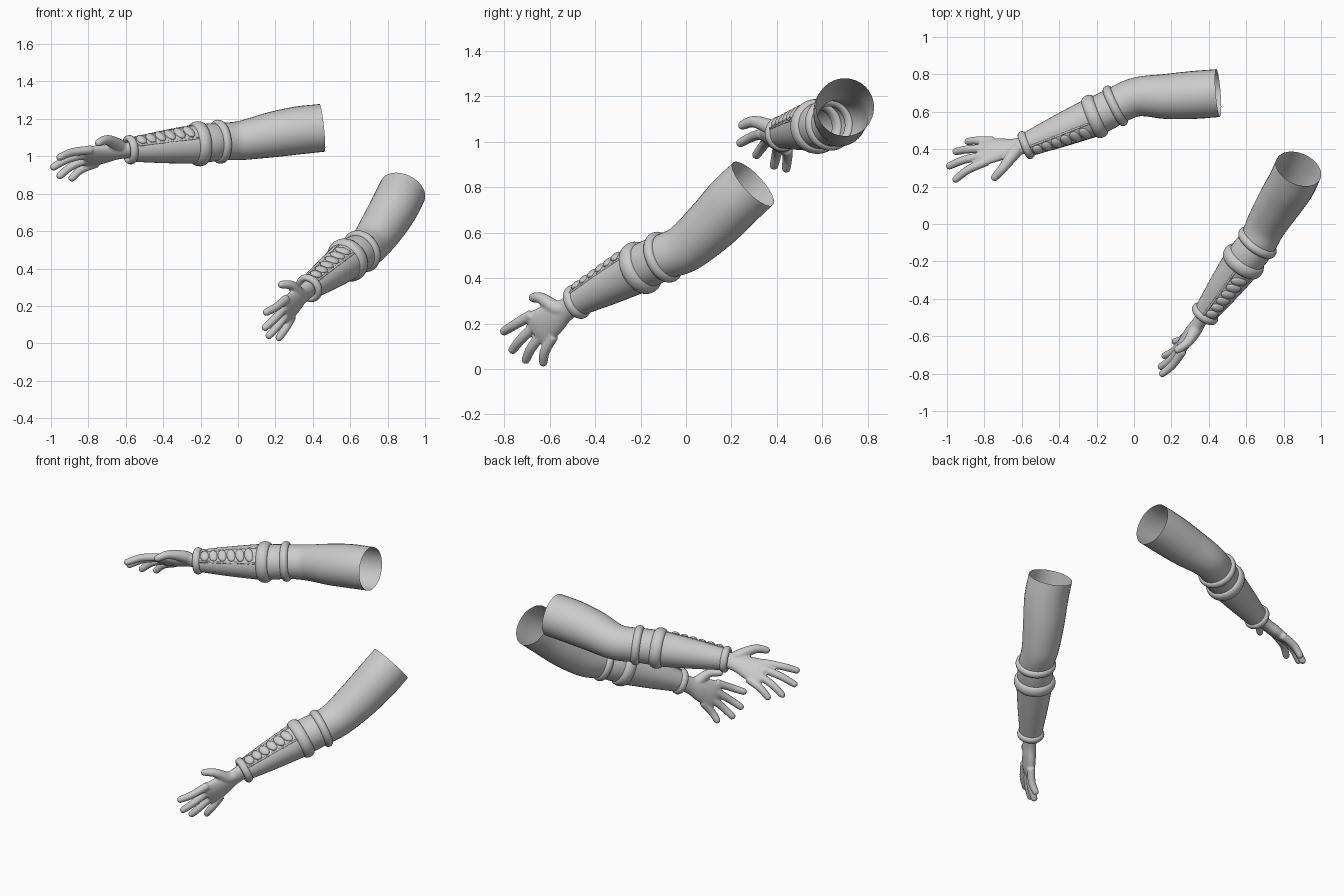
import bpy, bmesh, math
from mathutils import Vector, Matrix

if "Cube" in bpy.data.objects:
    bpy.data.objects.remove(bpy.data.objects["Cube"])

grey = bpy.data.materials.new("plain grey")
grey.use_nodes = True
GREY = (0.6, 0.6, 0.6, 1)
grey.diffuse_color = GREY
grey.node_tree.nodes["Principled BSDF"].inputs["Base Color"].default_value = GREY


def spline(points, steps=8):
    """Smooth path through (x, y, z, radius) points."""
    p = [Vector(q) for q in points]
    p = [2 * p[0] - p[1]] + p + [2 * p[-1] - p[-2]]
    out = []
    for a, b, c, d in zip(p, p[1:], p[2:], p[3:]):
        for k in range(steps):
            t = k / steps
            out.append(0.5 * (2 * b + (c - a) * t + (2 * a - 5 * b + 4 * c - d) * t ** 2
                              + (3 * b - a - 3 * c + d) * t ** 3))
    return out + [p[-2]]


def loft(bm, path, wide=(0, 0, 1), flat=1.0, sides=32, caps=False):
    """Sweep an ellipse along a path; wide is the direction of its long axis."""
    loops = []
    for i, p in enumerate(path):
        tangent = (path[min(i + 1, len(path) - 1)] - path[max(i - 1, 0)]).to_3d().normalized()
        u = Vector(wide)
        u = (u - tangent * u.dot(tangent)).normalized()
        v = tangent.cross(u)
        f = flat[i] if isinstance(flat, list) else flat
        ring = []
        for k in range(sides):
            a = math.tau * k / sides
            ring.append(bm.verts.new(p.to_3d() + p.w * (u * math.cos(a) + v * f * math.sin(a))))
        loops.append(ring)
    for a, b in zip(loops, loops[1:]):
        for k in range(sides):
            j = (k + 1) % sides
            bm.faces.new((a[k], a[j], b[j], b[k]))
    if caps:
        bm.faces.new(loops[0][::-1])
        bm.faces.new(loops[-1])


def finish(bm, name):
    if not any(e.is_boundary for e in bm.edges):
        bmesh.ops.recalc_face_normals(bm, faces=bm.faces)
    for f in bm.faces:
        f.smooth = True
    mesh = bpy.data.meshes.new(name)
    bm.to_mesh(mesh)
    bm.free()
    mesh.materials.append(grey)
    ob = bpy.data.objects.new(name, mesh)
    bpy.context.collection.objects.link(ob)
    return ob


def band(name, centre, axis, outer, half_width, thick):
    """Rounded ring around the arm."""
    bm = bmesh.new()
    rot = axis.to_track_quat('Z', 'Y').to_matrix()
    n, m = 48, 14
    grid = []
    for i in range(n):
        a = math.tau * i / n
        row = []
        for j in range(m):
            b = math.tau * j / m
            r = outer - thick + thick * math.cos(b)
            local = Vector((r * math.cos(a), r * math.sin(a), half_width * math.sin(b)))
            row.append(bm.verts.new(centre + rot @ local))
        grid.append(row)
    for i in range(n):
        for j in range(m):
            a, b = grid[i], grid[(i + 1) % n]
            k = (j + 1) % m
            bm.faces.new((a[j], b[j], b[k], a[k]))
    finish(bm, name)


def lacing(name, wrist, cuff, facing):
    """Row of padded cells between two edge cords on the bracer."""
    bm = bmesh.new()
    axis = (cuff - wrist).normalized()
    out = (facing - axis * facing.dot(axis)).normalized()
    side = axis.cross(out)
    cells = 6

    def surface(t, angle):
        r = 0.063 + 0.042 * t
        return wrist.lerp(cuff, t) + r * (out * math.cos(angle) + side * math.sin(angle))

    for i in range(cells):
        t = 0.13 + 0.135 * i
        size = 0.026 + 0.015 * t
        frame = Matrix((side, axis, out)).transposed().to_4x4()
        m = (Matrix.Translation(surface(t, 0)) @ frame @ Matrix.Rotation(0.3, 4, 'Z')
             @ Matrix.Diagonal((size * 1.15, 0.026, 0.014, 1)))
        bmesh.ops.create_uvsphere(bm, u_segments=16, v_segments=10, radius=1, matrix=m)
        for s in (-0.5, 0.5):
            bmesh.ops.create_uvsphere(bm, u_segments=8, v_segments=6, radius=0.008,
                                      matrix=Matrix.Translation(surface(t, s)))
    for s in (-0.5, 0.5):
        cord = [(*surface(t, s), 0.006) for t in (0.05, 0.35, 0.65, 0.9)]
        loft(bm, spline(cord), out, sides=8, caps=True)
    finish(bm, name)


def hand(name, wrist, knuckles, tips, thumb, back):
    """Palm, four fingers and thumb fused into one smooth skin."""
    bm = bmesh.new()
    knuckles = [Vector(k) for k in knuckles]
    tips = [Vector(t) for t in tips]
    across = knuckles[0] - knuckles[3]
    mid = sum(knuckles, Vector()) / 4
    along = (mid - wrist).normalized()
    back = Vector(back)
    start = wrist - along * 0.03
    stations = [(start, 0.05), (wrist.lerp(mid, 0.3), 0.051),
                (wrist.lerp(mid, 0.6), 0.07), (mid - along * 0.01, 0.083), (mid + along * 0.015, 0.07)]
    path = spline([(*p, r) for p, r in stations], 5)
    n = len(path) - 1
    loft(bm, path, across, [0.85 - 0.55 * min(1, 1.25 * i / n) for i in range(n + 1)], 24, True)
    for k, tip in zip(knuckles, tips):
        length = (tip - k).length
        base = k - along * 0.03
        bend = k.lerp(tip, 0.45) + back * 0.012
        end = (tip - bend).normalized()
        loft(bm, spline([(*base, 0.024), (*bend, 0.0225), (*(tip - end * 0.02), 0.02),
                         (*(tip - end * 0.005), 0.016), (*(tip + end * 0.002), 0.007)], 5),
             across, sides=14, caps=True)
    a, b, c = [Vector(p) for p in thumb]
    end = (c - b).normalized()
    loft(bm, spline([(*wrist.lerp(mid, 0.12), 0.03), (*a, 0.035), (*b, 0.026),
                     (*(c - end * 0.015), 0.02), (*c, 0.009)], 5), along, sides=16, caps=True)
    ob = finish(bm, name)
    fuse = ob.modifiers.new("fuse", 'REMESH')
    fuse.mode = 'VOXEL'
    fuse.voxel_size = 0.006
    fuse.use_smooth_shade = True
    soften = ob.modifiers.new("soften", 'SMOOTH')
    soften.iterations = 5


def build_arm(label, arm, facing, **hand_parts):
    """arm runs shoulder to wrist; its last three points carry the bands."""
    upper, lower, wrist = [Vector(p[:3]) for p in arm[-3:]]
    bm = bmesh.new()
    loft(bm, spline(arm))
    finish(bm, label + " arm")
    axis = (lower - wrist).normalized()
    bm = bmesh.new()
    cuff = [(*lower, 0.107), (*lower.lerp(wrist, 0.5), 0.088), (*wrist, 0.064)]
    loft(bm, spline(cuff))
    finish(bm, label + " bracer")
    band(label + " elbow band", upper, (upper - lower).normalized() + axis * 0.2, 0.118, 0.024, 0.02)
    band(label + " bracer top band", lower, axis, 0.121, 0.035, 0.022)
    band(label + " wrist band", wrist, axis, 0.079, 0.022, 0.018)
    lacing(label + " lacing", wrist, lower, Vector(facing))
    hand(label + " hand", wrist, **hand_parts)


build_arm("right",
          [(0.45, 0.70, 1.152, 0.128), (0.32, 0.69, 1.138, 0.128), (0.18, 0.682, 1.115, 0.121),
           (0.02, 0.68, 1.085, 0.105), (-0.10, 0.632, 1.078, 0.1),
           (-0.21, 0.575, 1.067, 0.1), (-0.577, 0.422, 1.035, 0.058)],
          (0, -0.7, 0.7),
          knuckles=[(-0.815, 0.33, 1.03), (-0.826, 0.363, 1.01), (-0.815, 0.40, 0.985), (-0.78, 0.44, 0.96)],
          tips=[(-0.965, 0.23, 0.99), (-1.0, 0.305, 0.935), (-0.965, 0.385, 0.885), (-0.90, 0.44, 0.872)],
          thumb=[(-0.64, 0.38, 1.06), (-0.70, 0.30, 1.088), (-0.757, 0.235, 1.068)],
          back=(-0.3, 0.5, 0.8))

build_arm("left",
          [(0.88, 0.295, 0.815, 0.128), (0.84, 0.21, 0.735, 0.128), (0.78, 0.115, 0.635, 0.121),
           (0.71, 0.0, 0.535, 0.108), (0.66, -0.10, 0.492, 0.1),
           (0.585, -0.2, 0.445, 0.1), (0.38, -0.48, 0.295, 0.058)],
          (0.2, -0.45, 0.8),
          knuckles=[(0.245, -0.70, 0.225), (0.24, -0.675, 0.185), (0.25, -0.645, 0.15), (0.275, -0.605, 0.13)],
          tips=[(0.14, -0.81, 0.16), (0.135, -0.77, 0.075), (0.155, -0.71, 0.03), (0.21, -0.63, 0.017)],
          thumb=[(0.33, -0.565, 0.265), (0.285, -0.635, 0.31), (0.217, -0.683, 0.315)],
          back=(0.6, -0.4, -0.1))
